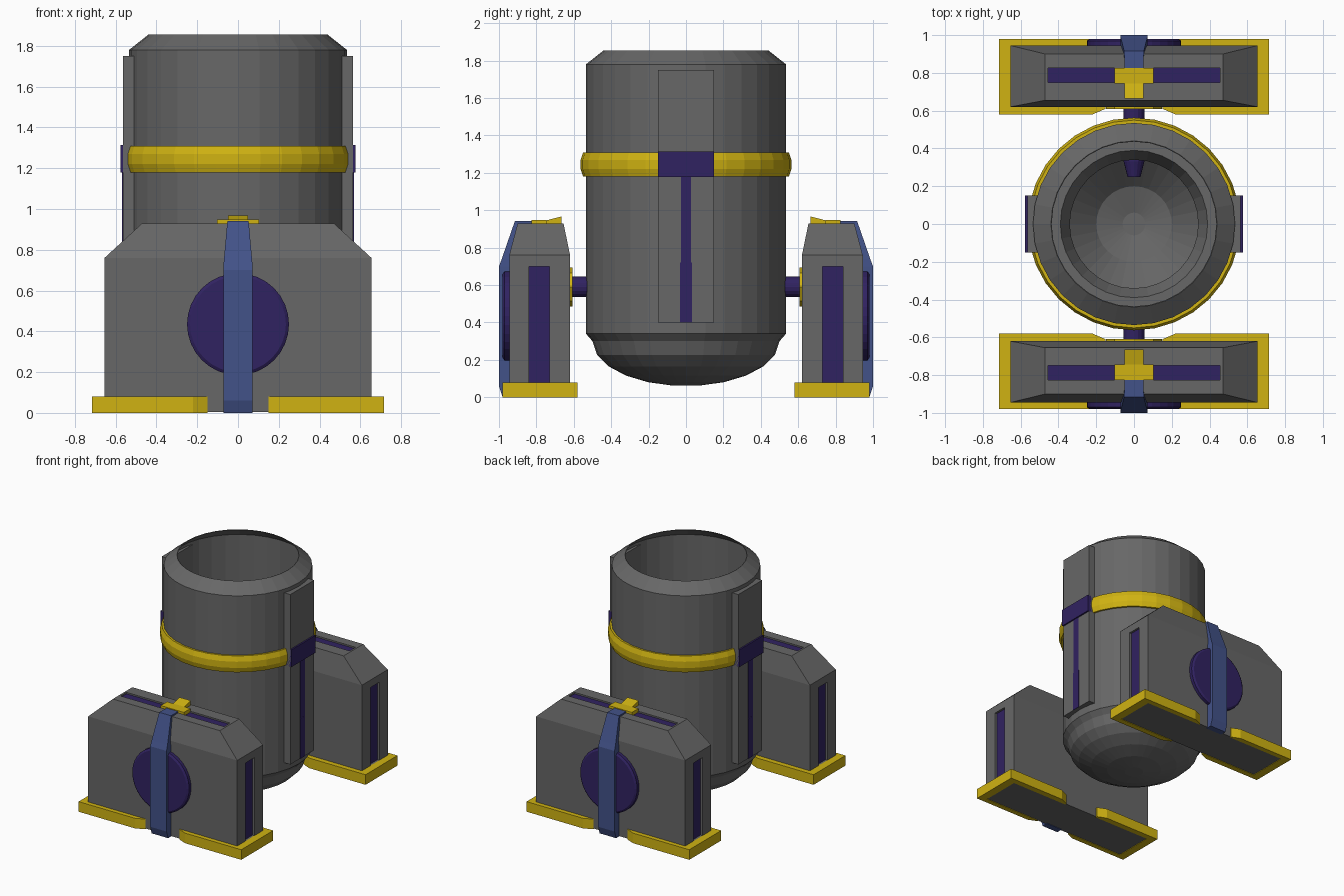
import bpy, bmesh, math

cube = bpy.data.objects.get("Cube")
if cube:
    bpy.data.objects.remove(cube, do_unlink=True)


def material(name, rgb):
    m = bpy.data.materials.new(name)
    m.use_nodes = True
    m.diffuse_color = (*rgb, 1)
    m.node_tree.nodes["Principled BSDF"].inputs["Base Color"].default_value = (*rgb, 1)
    return m


GREY = material("iron grey", (0.135, 0.135, 0.135))
YELLOW = material("yellow", (0.63, 0.45, 0.006))
BLUE = material("blue", (0.055, 0.085, 0.25))
PURPLE = material("dark purple", (0.03, 0.016, 0.12))


def finish(bm, name, mat):
    bmesh.ops.recalc_face_normals(bm, faces=bm.faces)
    me = bpy.data.meshes.new(name)
    bm.to_mesh(me)
    bm.free()
    me.materials.append(mat)
    ob = bpy.data.objects.new(name, me)
    bpy.context.collection.objects.link(ob)
    return ob


def loft(name, loops, mat, closed=False):
    """Skin a row of equal point loops; cap the ends unless closed."""
    bm = bmesh.new()
    rows = [[bm.verts.new(p) for p in loop] for loop in loops]
    n = len(rows[0])
    pairs = list(zip(rows, rows[1:])) + ([(rows[-1], rows[0])] if closed else [])
    for a, b in pairs:
        for i in range(n):
            j = (i + 1) % n
            bm.faces.new((a[i], a[j], b[j], b[i]))
    if not closed:
        bm.faces.new(rows[0])
        bm.faces.new(rows[-1])
    return finish(bm, name, mat)


def box(name, x, y, z, mat):
    loops = [[(x[0], y[0], h), (x[1], y[0], h), (x[1], y[1], h), (x[0], y[1], h)] for h in z]
    return loft(name, loops, mat)


def ring(r, z, n=32):
    return [(r * math.cos(math.tau * i / n), r * math.sin(math.tau * i / n), z) for i in range(n)]


def disc_y(name, stations, z, mat, n=32, stretch=1):
    """Round part along y from (y, radius) stations."""
    return loft(name, [[(px * stretch, y, z + pz) for px, pz, _ in ring(r, 0, n)]
                       for y, r in stations], mat)


# Barrel: rounded bottom, straight wall, bevelled muzzle, bore with a ledge
bowl = [(0.5 * math.sin(math.radians(a)), 0.3 - 0.24 * math.cos(math.radians(a)))
        for a in (8, 24, 40, 56, 72, 90)]
outer = bowl + [(0.535, 0.34), (0.535, 1.78), (0.44, 1.855)]
bore = [(0.436, 1.853), (0.525, 1.775), (0.525, 1.0), (0.39, 1.0), (0.34, 0.9),
        (0.34, 0.4), (0.2, 0.27), (0.06, 0.23)]
loft("barrel", [ring(r, z) for r, z in outer + bore], GREY)

# Band around the barrel
band = [(0.528, 1.18), (0.55, 1.18), (0.563, 1.22), (0.563, 1.27), (0.55, 1.31), (0.528, 1.31)]
loft("barrel_band", [ring(r, z) for r, z in band], YELLOW, closed=True)

# Side rails with clasp and inlaid strip
for side, s in (("left", 1), ("right", -1)):
    def sx(a, b):
        return sorted((s * a, s * b))
    box(side + "_rail", sx(0.5, 0.565), (-0.15, 0.15), (0.4, 1.75), GREY)
    box(side + "_clasp", sx(0.52, 0.577), (-0.15, 0.15), (1.178, 1.315), PURPLE)
    box(side + "_rail_strip_upper", sx(0.56, 0.568), (-0.028, 0.028), (0.72, 1.18), PURPLE)
    box(side + "_rail_strip_lower", sx(0.56, 0.569), (-0.031, 0.031), (0.4, 0.72), PURPLE)


def cut(ob, x, y, z):
    cutter = box("groove_cutter", x, y, z, GREY)
    cutter.hide_render = True
    cutter.hide_set(True)
    cutter.display_type = 'WIRE'
    mod = ob.modifiers.new("groove", 'BOOLEAN')
    mod.operation = 'DIFFERENCE'
    mod.solver = 'EXACT'
    mod.object = cutter
    bpy.context.view_layer.objects.active = ob
    bpy.ops.object.modifier_apply(modifier=mod.name)
    bpy.data.objects.remove(cutter, do_unlink=True)


def support(end, s):
    """One side support; s is the sign of y."""
    def sy(a, b):
        return sorted((s * a, s * b))

    def rect(hx, y0, y1, z):
        return [(-hx, s * y0, z), (hx, s * y0, z), (hx, s * y1, z), (-hx, s * y1, z)]

    # Block with sloped shoulders
    body = loft(end + "_support", [rect(0.655, 0.62, 0.945, 0.004), rect(0.655, 0.62, 0.945, 0.76),
                                   rect(0.47, 0.655, 0.9, 0.93)], GREY)

    # Grooves with coloured floors on the sides and top
    for m in (-1, 1):
        gx = sorted((m * 0.635, m * 0.7))
        cut(body, gx, sy(0.73, 0.84), (0.08, 0.70))
        box(end + "_side_inlay", sorted((m * 0.63, m * 0.638)), sy(0.73, 0.84), (0.08, 0.70), PURPLE)
        tx = sorted((m * 0.08, m * 0.455))
        cut(body, tx, sy(0.75, 0.825), (0.915, 1.0))
        box(end + "_top_inlay", tx, sy(0.75, 0.825), (0.91, 0.918), PURPLE)

        # Half of the foot rim, wrapped round the block
        outline = [(0.15, 0.61), (0.22, 0.58), (0.715, 0.58), (0.715, 0.98), (0.22, 0.98),
                   (0.15, 0.95), (0.15, 0.94), (0.65, 0.94), (0.65, 0.625), (0.15, 0.625)]
        loft(end + "_foot_rim", [[(m * x, s * y, z) for x, y in outline] for z in (0, 0.08)], YELLOW)

    # Round boss on the outer face
    disc_y(end + "_boss", [(s * 0.93, 0.25), (s * 0.97, 0.25), (s * 0.98, 0.235)], 0.435, PURPLE)

    # Strap up the outer face and over the top: half width, outer y/z, inner y/z
    path = [(0.072, 0.98, 0.0, 0.93, 0.0), (0.072, 1.0, 0.06, 0.93, 0.06),
            (0.072, 1.0, 0.7, 0.93, 0.7), (0.07, 0.985, 0.74, 0.92, 0.74),
            (0.052, 0.915, 0.942, 0.88, 0.91), (0.05, 0.81, 0.942, 0.81, 0.91)]
    loft(end + "_strap", [[(-w, s * y, z), (w, s * y, z), (w, s * v, h), (-w, s * v, h)]
                          for w, y, z, v, h in path], BLUE)

    # Clip on top: cross bar and raised tongue
    box(end + "_clip_bar", (-0.102, 0.102), sy(0.745, 0.825), (0.91, 0.948), YELLOW)
    loft(end + "_clip_tongue", [[(-0.05, s * y, 0.91), (0.05, s * y, 0.91), (0.05, s * y, z),
                                 (-0.05, s * y, z)] for y, z in ((0.75, 0.945), (0.665, 0.967))], YELLOW)

    # Axle and its mounting plate
    disc_y(end + "_axle_plate", [(s * 0.608, 0.105), (s * 0.63, 0.105)], 0.59, YELLOW, 8, 1.4)
    inner = [(0.25, 0.035), (0.33, 0.055)] if s > 0 else [(0.5, 0.055)]
    disc_y(end + "_axle", [(s * y, r) for y, r in inner + [(0.63, 0.055)]], 0.59, PURPLE, 16)


support("front", -1)
support("back", 1)
